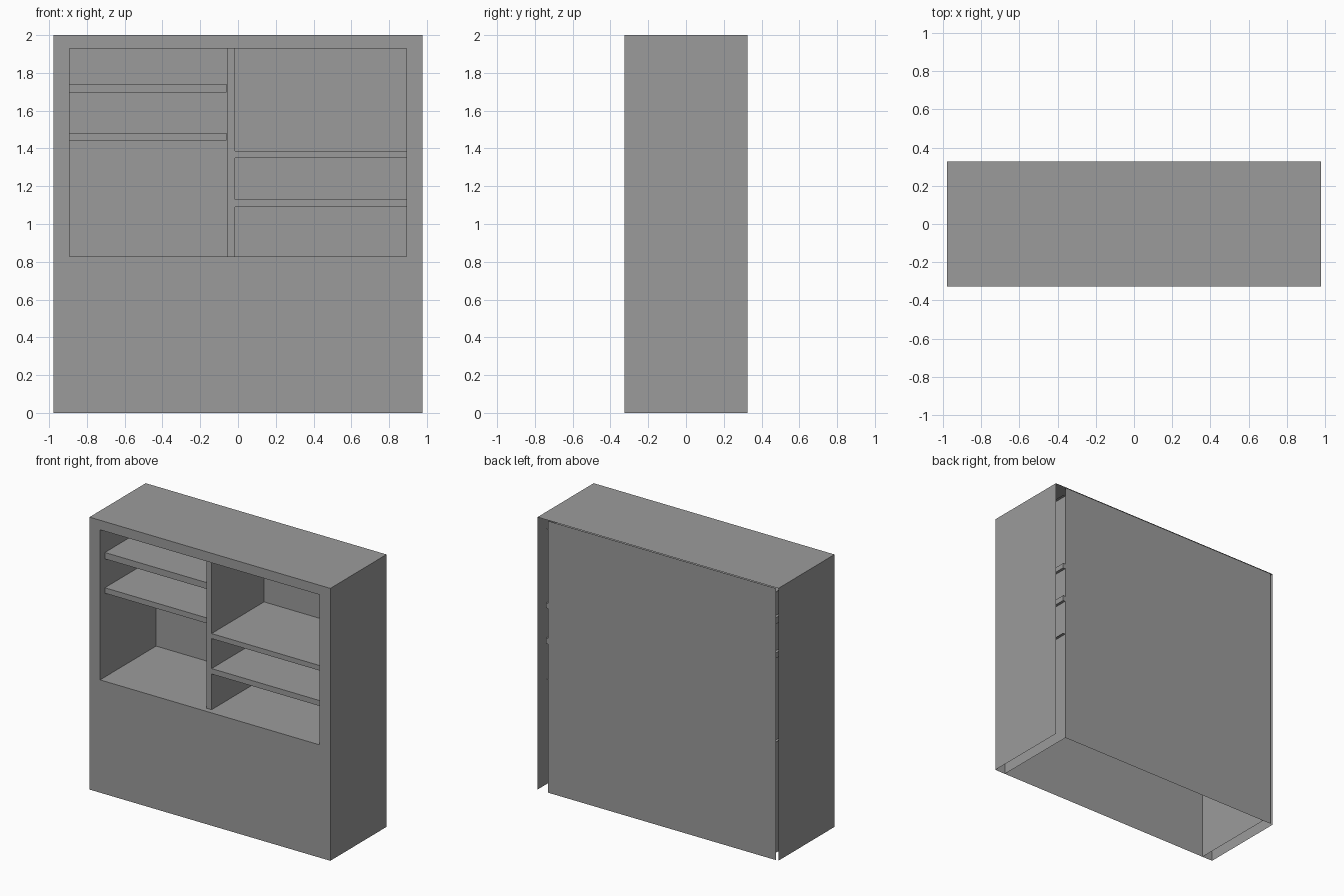
import bpy, bmesh

if "Cube" in bpy.data.objects:
    bpy.data.objects.remove(bpy.data.objects["Cube"])

W, D, H = 0.978, 0.326, 2.0        # half width, half depth, height
OX, OZ0, OZ1 = 0.892, 0.828, 1.93  # opening half width, bottom, top
BACK = D - 0.002                   # rear end of the inner parts

grey = bpy.data.materials.new("plain_grey")
grey.diffuse_color = (0.33, 0.33, 0.33, 1)
grey.use_nodes = True
grey.node_tree.nodes["Principled BSDF"].inputs["Base Color"].default_value = grey.diffuse_color


def make(name, quads):
    """One flat-faced object from a few quads, shared corners merged."""
    bm = bmesh.new()
    for q in quads:
        bm.faces.new([bm.verts.new(p) for p in q])
    bmesh.ops.remove_doubles(bm, verts=bm.verts, dist=1e-5)
    me = bpy.data.meshes.new(name)
    bm.to_mesh(me)
    bm.free()
    me.materials.append(grey)
    ob = bpy.data.objects.new(name, me)
    bpy.context.collection.objects.link(ob)
    return ob


def sheet_x(name, x, y0, y1, z0, z1, side):
    q = [(x, y0, z0), (x, y1, z0), (x, y1, z1), (x, y0, z1)]
    make(name, [q if side > 0 else q[::-1]])


def sheet_z(name, z, x0, x1, y0, y1, side):
    q = [(x0, y0, z), (x1, y0, z), (x1, y1, z), (x0, y1, z)]
    make(name, [q if side > 0 else q[::-1]])


def board(name, x0, x1, y0, y1, z0, z1):
    bm = bmesh.new()
    bmesh.ops.create_cube(bm, size=1)
    for v in bm.verts:
        v.co = (x1 if v.co.x > 0 else x0,
                y1 if v.co.y > 0 else y0,
                z1 if v.co.z > 0 else z0)
    me = bpy.data.meshes.new(name)
    bm.to_mesh(me)
    bm.free()
    me.materials.append(grey)
    bpy.context.collection.objects.link(bpy.data.objects.new(name, me))


# Outer shell: thin sides and top, open at the bottom
for s, label in ((-1, "left"), (1, "right")):
    sheet_x(label + "_side", s * W, -D, D, 0, H, s)
    sheet_x(label + "_inner_wall", s * OX, -D, BACK, 0, OZ1, -s)
sheet_z("top", H, -W, W, -D, D, 1)

# Front sheet with the rectangular opening
outer = [(-W, -D, 0), (W, -D, 0), (W, -D, H), (-W, -D, H)]
inner = [(-OX, -D, OZ0), (OX, -D, OZ0), (OX, -D, OZ1), (-OX, -D, OZ1)]
make("front_frame", [(outer[i], outer[(i + 1) % 4], inner[(i + 1) % 4], inner[i])
                     for i in range(4)])

# Back sheet, slightly narrower than the shell and set to one side
make("back_panel", [[(0.893, D, 0), (-0.958, D, 0), (-0.958, D, 1.995), (0.893, D, 1.995)]])

# Floor and ceiling of the open compartment
sheet_z("compartment_floor", OZ0, -OX - 0.02, OX + 0.02, -D, BACK, 1)
sheet_z("compartment_ceiling", OZ1, -OX - 0.02, OX + 0.02, -D, BACK, -1)

# Upright divider
board("divider", -0.058, -0.015, -0.285, BACK, OZ0, OZ1)

# Shelves, whose ends pass slightly through the inner walls
for i, (z0, z1) in enumerate(((1.443, 1.483), (1.695, 1.742))):
    board("left_shelf_%d" % (i + 1), -OX - 0.02, -0.062, -0.27, BACK, z0, z1)
for i, (z0, z1) in enumerate(((1.09, 1.13), (1.35, 1.387))):
    board("right_shelf_%d" % (i + 1), -0.015, OX + 0.02, -0.285, BACK, z0, z1)
